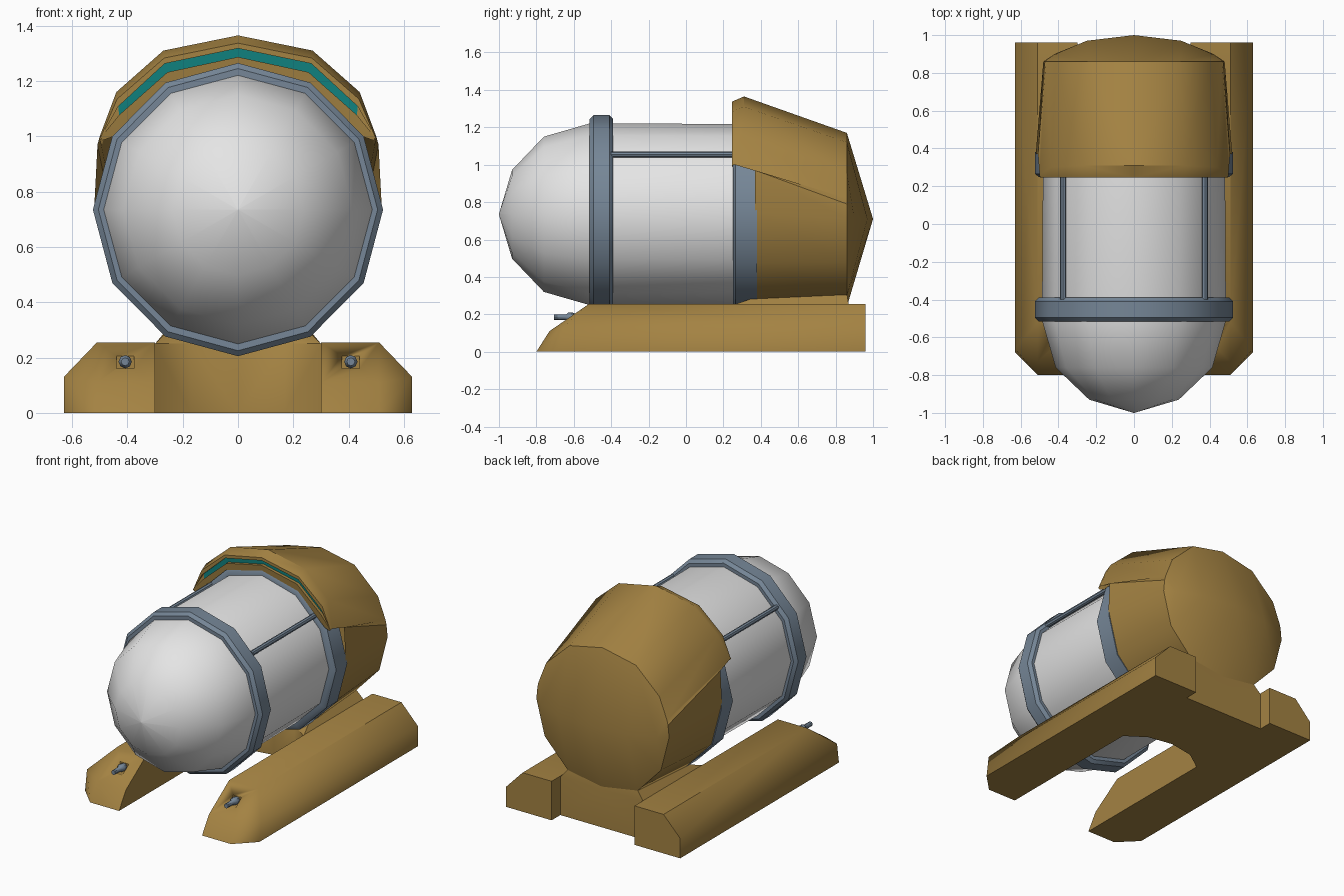
import bpy, bmesh, math
from mathutils import Vector

if "Cube" in bpy.data.objects:
    bpy.data.objects.remove(bpy.data.objects["Cube"])


def material(name, rgb):
    m = bpy.data.materials.new(name)
    m.diffuse_color = (*rgb, 1)
    m.use_nodes = True
    m.node_tree.nodes["Principled BSDF"].inputs["Base Color"].default_value = m.diffuse_color
    return m


BROWN = material("ochre", (0.37, 0.225, 0.055))
WHITE = material("white", (0.78, 0.78, 0.78))
GREY = material("steel_blue", (0.18, 0.24, 0.31))
TEAL = material("teal", (0.005, 0.22, 0.21))


def finish(bm, name, mats, angle=40):
    bmesh.ops.remove_doubles(bm, verts=bm.verts, dist=0.0005)
    bmesh.ops.recalc_face_normals(bm, faces=bm.faces)
    me = bpy.data.meshes.new(name)
    bm.to_mesh(me)
    bm.free()
    for m in mats:
        me.materials.append(m)
    ob = bpy.data.objects.new(name, me)
    bpy.context.collection.objects.link(ob)
    for o in bpy.context.selected_objects:
        o.select_set(False)
    bpy.context.view_layer.objects.active = ob
    ob.select_set(True)
    bpy.ops.object.shade_smooth_by_angle(angle=math.radians(angle))
    return ob


def lathe(name, profile, mat, x=0, z=0.735, n=12, xs=1.0):
    """Turn a (y, radius) profile about an axis along y."""
    bm = bmesh.new()
    rings = []
    for y, r in profile:
        rings.append([bm.verts.new((x + xs * r * math.sin(2 * math.pi * i / n), y,
                                    z + r * math.cos(2 * math.pi * i / n))) for i in range(n)])
    for a, b in zip(rings, rings[1:]):
        for i in range(n):
            j = (i + 1) % n
            bm.faces.new((a[i], a[j], b[j], b[i]))
    bm.faces.new(rings[0])
    bm.faces.new(rings[-1])
    return finish(bm, name, [mat])


def face(bm, pts, idx=0):
    """Add a face on both sides of x = 0, skipping repeated points."""
    clean = []
    for p in pts:
        if p not in clean:
            clean.append(p)
    if len(clean) < 3:
        return
    for s in (1, -1):
        f = bm.faces.new([bm.verts.new((s * p[0], p[1], p[2])) for p in clean])
        f.material_index = idx


# white capsule with faceted nose
lathe("capsule_body", [(-1.0, 0.002), (-0.93, 0.237), (-0.76, 0.415), (-0.51, 0.487),
                       (0.30, 0.482)], WHITE)

# steel collars
lathe("front_collar", [(-0.515, 0.48), (-0.515, 0.51), (-0.495, 0.53), (-0.41, 0.53),
                       (-0.39, 0.51), (-0.39, 0.48)], GREY, xs=0.99)
lathe("rear_collar", [(0.25, 0.47), (0.25, 0.51), (0.265, 0.53), (0.38, 0.53), (0.38, 0.47)],
      GREY, xs=0.99)

# hood: right half sections, listed from the top round to the bottom
tip = (0.497, 0.245, 0.995)
front = [(0, .31, 1.365), (.27, .31, 1.31), (.44, .30, 1.16), (.50, .26, 1.0), (.508, .37, .97),
         (.52, .37, .74), (.45, .37, .475), (.265, .37, .28), (0, .37, .22)]
back = [(x, .86, z) for x, z in ((0, 1.17), (.24, 1.12), (.41, .96), (.465, .82), (.472, .79),
                                 (.48, .71), (.42, .48), (.25, .30), (0, .24))]
ridge = [(0, 1.0, .71), (.25, .97, .71), (.42, .90, .71)]
bm = bmesh.new()
for i in range(8):
    face(bm, (front[i], front[i + 1], back[i + 1], back[i]))
face(bm, (back[0], back[1], ridge[1], ridge[0]))
face(bm, (back[1], back[2], ridge[2], ridge[1]))
face(bm, (back[2], back[3], ridge[2]))
face(bm, (back[3], back[4], ridge[2]))
face(bm, (back[4], back[5], ridge[2]))
face(bm, (back[5], back[6], ridge[2]))
face(bm, (back[6], back[7], ridge[1], ridge[2]))
face(bm, (back[7], back[8], ridge[0], ridge[1]))


# hood brow with recessed teal window strip
def row(y, *xz):
    return [(x, y, z) for x, z in xz]


low = ((0, 1.287), (.255, 1.232), (.43, 1.077))
high = ((0, 1.318), (.265, 1.263), (.433, 1.108))
rows = [row(.25, (0, 1.25), (.26, 1.185), (.45, 1.0), (.49, .985)),
        row(.245, *low) + [tip], row(.265, *low) + [tip],
        row(.265, *high) + [tip], row(.245, *high) + [tip],
        row(.245, (0, 1.337), (.267, 1.283), (.437, 1.135)) + [tip], front[:4]]
for k, (a, b) in enumerate(zip(rows, rows[1:])):
    for i in range(3):
        face(bm, (a[i], a[i + 1], b[i + 1], b[i]), 1 if k == 2 and i < 2 else 0)
finish(bm, "hood", [BROWN, TEAL])

# pedestal joining hood and skids, with a hollowed front
bm = bmesh.new()
levels = [[(0, .37, z), (.17, .34, z), (.30, .25, z), (.30, .87, z), (0, .87, z)] for z in (0, .25)]
levels.append([(0, .38, .32), (.15, .38, .32), (.26, .37, .29), (.25, .86, .31), (0, .86, .31)])
for a, b in zip(levels, levels[1:]):
    for i in range(4):
        face(bm, (a[i], a[i + 1], b[i + 1], b[i]))
face(bm, levels[0])
face(bm, levels[-1])
finish(bm, "pedestal", [BROWN])

# skids with a square nozzle recess, rods and nozzles, both sides
for s, side in ((1, "right"), (-1, "left")):
    bm = bmesh.new()
    pts = [(.30, -.80, 0), (.51, -.80, 0), (.63, -.68, 0), (.30, -.73, .11), (.51, -.73, .11),
           (.63, -.66, .13), (.30, -.52, .255), (.51, -.52, .255),
           (.30, .96, 0), (.63, .96, 0), (.63, .96, .13), (.51, .96, .255), (.30, .96, .255)]
    for x, y, z in pts:
        bm.verts.new((s * x, y, z))
    bmesh.ops.convex_hull(bm, input=bm.verts)
    bmesh.ops.dissolve_limit(bm, angle_limit=0.02, verts=bm.verts, edges=bm.edges)
    skid = finish(bm, side + "_skid", [BROWN], 46)

    bm = bmesh.new()
    bmesh.ops.create_cube(bm, size=1)
    bmesh.ops.scale(bm, vec=Vector((.064, .15, .046)), verts=bm.verts)
    bmesh.ops.translate(bm, vec=Vector((s * .408, -.665, .183)), verts=bm.verts)
    cutter = finish(bm, side + "_recess_cutter", [BROWN])
    cutter.hide_render = True
    cutter.hide_set(True)
    cutter.display_type = 'WIRE'
    mod = skid.modifiers.new("recess", 'BOOLEAN')
    mod.operation = 'DIFFERENCE'
    mod.object = cutter

    lathe(side + "_nozzle", [(-.705, .008), (-.705, .015), (-.64, .015), (-.63, .024),
                             (-.605, .024), (-.58, .015)], GREY, x=s * .408, z=.185, n=8)
    lathe(side + "_rail", [(-.40, .016), (.26, .016)], GREY, x=s * .375, z=1.055, n=8)
